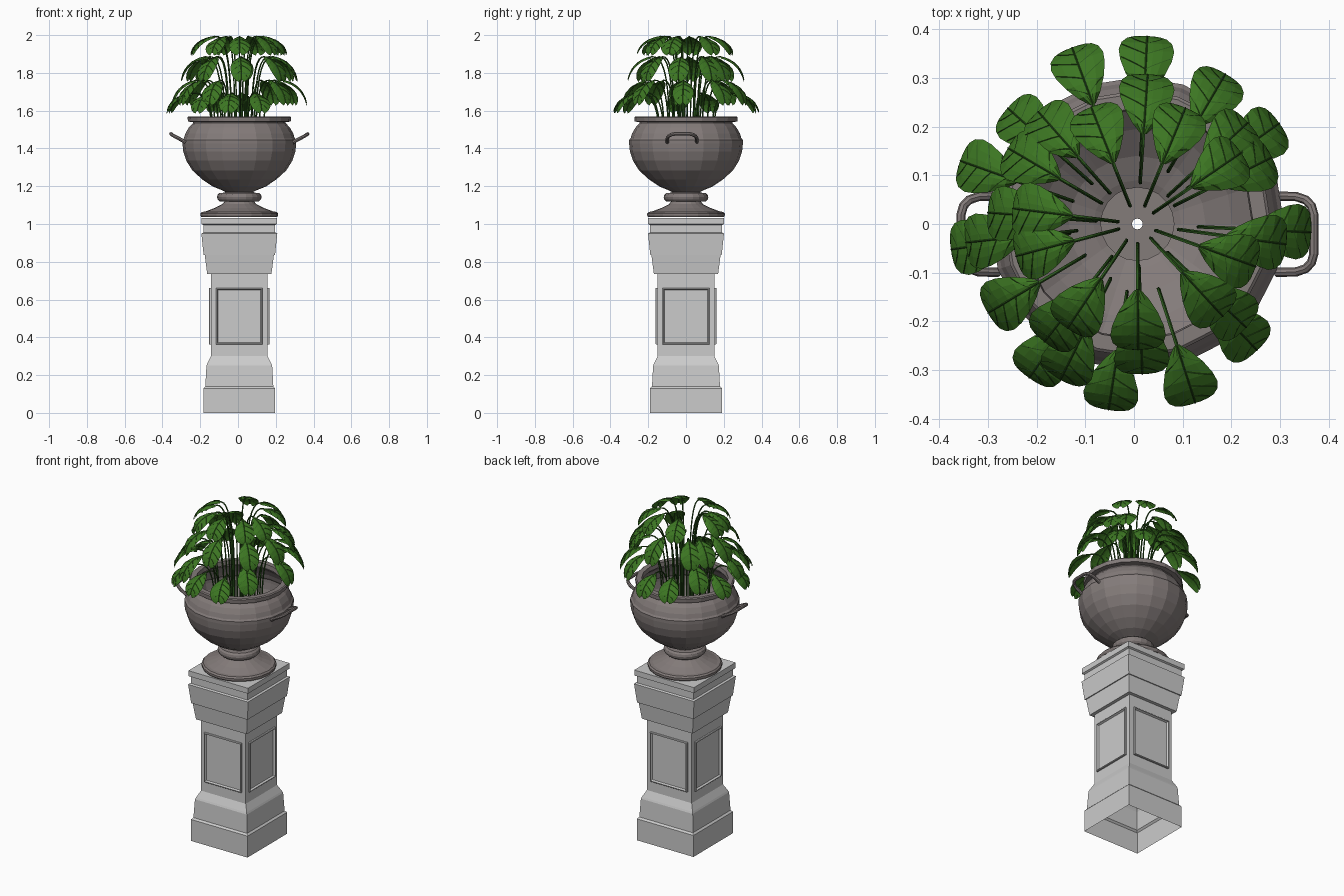
import bpy, bmesh, math, random
from mathutils import Vector, Matrix

if "Cube" in bpy.data.objects:
    bpy.data.objects.remove(bpy.data.objects["Cube"])

random.seed(4)
CX = 0.007


def material(name, col):
    m = bpy.data.materials.new(name)
    m.diffuse_color = (*col, 1)
    m.use_nodes = True
    m.node_tree.nodes["Principled BSDF"].inputs["Base Color"].default_value = m.diffuse_color
    return m


LEAF = material("leaf_green", (0.045, 0.18, 0.016))
STEM = material("stem_green", (0.025, 0.10, 0.012))
STONE = material("urn_stone", (0.23, 0.2, 0.195))


def finish(name, bm, mats=()):
    me = bpy.data.meshes.new(name)
    bm.normal_update()
    bm.to_mesh(me)
    bm.free()
    for m in mats:
        me.materials.append(m)
    ob = bpy.data.objects.new(name, me)
    bpy.context.collection.objects.link(ob)
    return ob


def loft(bm, rings, mat=0, closed=True):
    """Skin a list of point rings with quads."""
    vs = [[bm.verts.new(p) for p in r] for r in rings]
    for a, b in zip(vs, vs[1:]):
        n = len(a)
        for i in range(n if closed else n - 1):
            j = (i + 1) % n
            bm.faces.new((a[i], a[j], b[j], b[i])).material_index = mat
    return vs


def lathe(name, profile, n, mats=(), start=0.0, scale=1.0):
    bm = bmesh.new()
    loft(bm, [[(CX + r * scale * math.cos(start + math.tau * i / n),
                r * scale * math.sin(start + math.tau * i / n), z)
               for i in range(n)] for r, z in profile])
    return finish(name, bm, mats)


def tube(bm, pts, rad, sides, mat=0):
    rings = []
    pts = [Vector(p) for p in pts]
    for i, p in enumerate(pts):
        t = (pts[min(i + 1, len(pts) - 1)] - pts[max(i - 1, 0)]).normalized()
        q = t.to_track_quat('Z', 'Y')
        rings.append([p + q @ Vector((rad * math.cos(math.tau * k / sides),
                                      rad * math.sin(math.tau * k / sides), 0))
                      for k in range(sides)])
    vs = loft(bm, rings, mat)
    for cap in (vs[0][::-1], vs[-1]):
        bm.faces.new(cap).material_index = mat


# Pedestal: square moulded shell, open underneath
lathe("pedestal", [(0.19, 0), (0.19, 0.13), (0.18, 0.14), (0.174, 0.25), (0.17, 0.26),
                   (0.15, 0.30), (0.15, 0.735), (0.17, 0.735), (0.183, 0.835),
                   (0.189, 0.835), (0.201, 0.95), (0.19, 0.955), (0.19, 0.995),
                   (0.2, 1.0), (0.2, 1.033), (0.1, 1.033)],
      4, start=math.pi / 4, scale=math.sqrt(2))

# Raised frame moulding on each face of the shaft
bm = bmesh.new()
for k in range(4):
    rot = Matrix.Translation((CX, 0, 0)) @ Matrix.Rotation(k * math.pi / 2, 4, 'Z')
    rings = []
    for inset, out in ((0, 0.149), (0, 0.158), (0.003, 0.161), (0.006, 0.161), (0.011, 0.15)):
        x, z0, z1 = 0.124 - inset, 0.362 + inset, 0.662 - inset
        rings.append([rot @ Vector(p) for p in
                      ((-x, -out, z0), (x, -out, z0), (x, -out, z1), (-x, -out, z1))])
    loft(bm, rings)
finish("panel_frames", bm)

# Urn: foot, collar ring, bowl and rim
lathe("urn", [(0.011, 1.036), (0.2, 1.036), (0.206, 1.045), (0.206, 1.055), (0.198, 1.064),
              (0.18, 1.066), (0.13, 1.085), (0.09, 1.105), (0.078, 1.12), (0.105, 1.12),
              (0.115, 1.13), (0.118, 1.142), (0.115, 1.155), (0.105, 1.164), (0.078, 1.166),
              (0.075, 1.17), (0.09, 1.178), (0.14, 1.198), (0.195, 1.235), (0.248, 1.283),
              (0.281, 1.335), (0.297, 1.385), (0.301, 1.425), (0.301, 1.445), (0.293, 1.455),
              (0.285, 1.48), (0.268, 1.51), (0.245, 1.535), (0.245, 1.54), (0.272, 1.542),
              (0.274, 1.565), (0.268, 1.57), (0.238, 1.57), (0.235, 1.545)], 20, (STONE,))

# Handles: bent bars on both sides
for s, side in ((1, "right"), (-1, "left")):
    bm = bmesh.new()
    half = [(0.285, 0.078, 1.432), (0.3, 0.078, 1.442), (0.327, 0.077, 1.456),
            (0.346, 0.07, 1.466), (0.357, 0.058, 1.473), (0.362, 0.04, 1.477)]
    path = half + [(x, -y, z) for x, y, z in reversed(half)]
    tube(bm, [(CX + s * x, y - 0.021, z) for x, y, z in path], 0.0095, 8)
    finish("handle_" + side, bm, (STONE,))

# Leaves: outline as (position along leaf, half width)
OUTLINE = [(0, 0.006), (0.12, 0.024), (0.28, 0.041), (0.46, 0.053), (0.62, 0.057),
           (0.77, 0.052), (0.89, 0.041), (0.96, 0.028), (1, 0.012)]


def half_width(u):
    for (a, wa), (b, wb) in zip(OUTLINE, OUTLINE[1:]):
        if u <= b:
            return wa + (wb - wa) * (u - a) / (b - a)
    return OUTLINE[-1][1]


def add_leaf(bm, ang, r0, rb, zb, rt, zt):
    rot = Matrix.Translation((CX, 0, 0)) @ Matrix.Rotation(ang, 4, 'Z')

    def surf(u, v, lift=0.0):
        r = rb + (rt - rb) * math.sin(u * 1.35) / math.sin(1.35)
        z = zb + (zt - zb) * (0.25 * u + 0.75 * u * u)
        z += 0.007 * abs(v) ** 0.7 * (1 - 0.6 * u) - 0.016 * v * v
        return rot @ Vector((r, v * half_width(u), z + lift))

    # stem: rises steeply, then arches outwards
    ctrl = [Vector((r0, 0, 1.36)), Vector((r0, 0, 1.36 + 0.75 * (zb - 1.36))),
            Vector((r0 + 0.25 * (rb - r0), 0, zb + 0.012)), Vector((rb, 0, zb))]
    pts = []
    for i in range(11):
        t = i / 10
        pts.append(rot @ sum((c * w for c, w in zip(ctrl, (
            (1 - t) ** 3, 3 * t * (1 - t) ** 2, 3 * t * t * (1 - t), t ** 3))), Vector()))
    tube(bm, pts, 0.004, 5, 1)
    # blade
    loft(bm, [[surf(u, v) for v in (-1, -0.6, -0.25, 0, 0.25, 0.6, 1)] for u, _ in OUTLINE], 0, False)
    # midrib and side veins
    tube(bm, [surf(i / 7, 0, 0.0005) for i in range(8)], 0.0018, 4, 1)
    for u in (0.12, 0.34, 0.56, 0.76):
        for s in (-1, 1):
            tube(bm, [surf(min(1, u + 0.16 * t), s * t * 0.95, 0.0005) for t in (0, 0.33, 0.66, 1)],
                 0.001, 3, 1)


# Tiers: angles, stem radius, leaf base (r, z), leaf tip (r, z)
TIERS = [
    ("top", (35, -19, -47, -89, -123, -165, 172, 111, 67), 0.04, 0.135, 1.993, 0.258, 1.905),
    ("middle", (132, 86, 43, 27, -7, -43, -89, -129, 175, 149), 0.085, 0.185, 1.885, 0.308, 1.765),
    ("lower", (36, 60, -3, -47, -117, -150, -173, 138), 0.125, 0.235, 1.76, 0.357, 1.64),
    ("bottom", (110, 87, 161, -72, -98, -126, -173), 0.14, 0.262, 1.693, 0.386, 1.598),
]
for name, angles, *dims in TIERS:
    bm = bmesh.new()
    for a in angles:
        add_leaf(bm, math.radians(a + random.uniform(-1, 1)), *dims)
    finish(name + "_leaves", bm, (LEAF, STEM))
